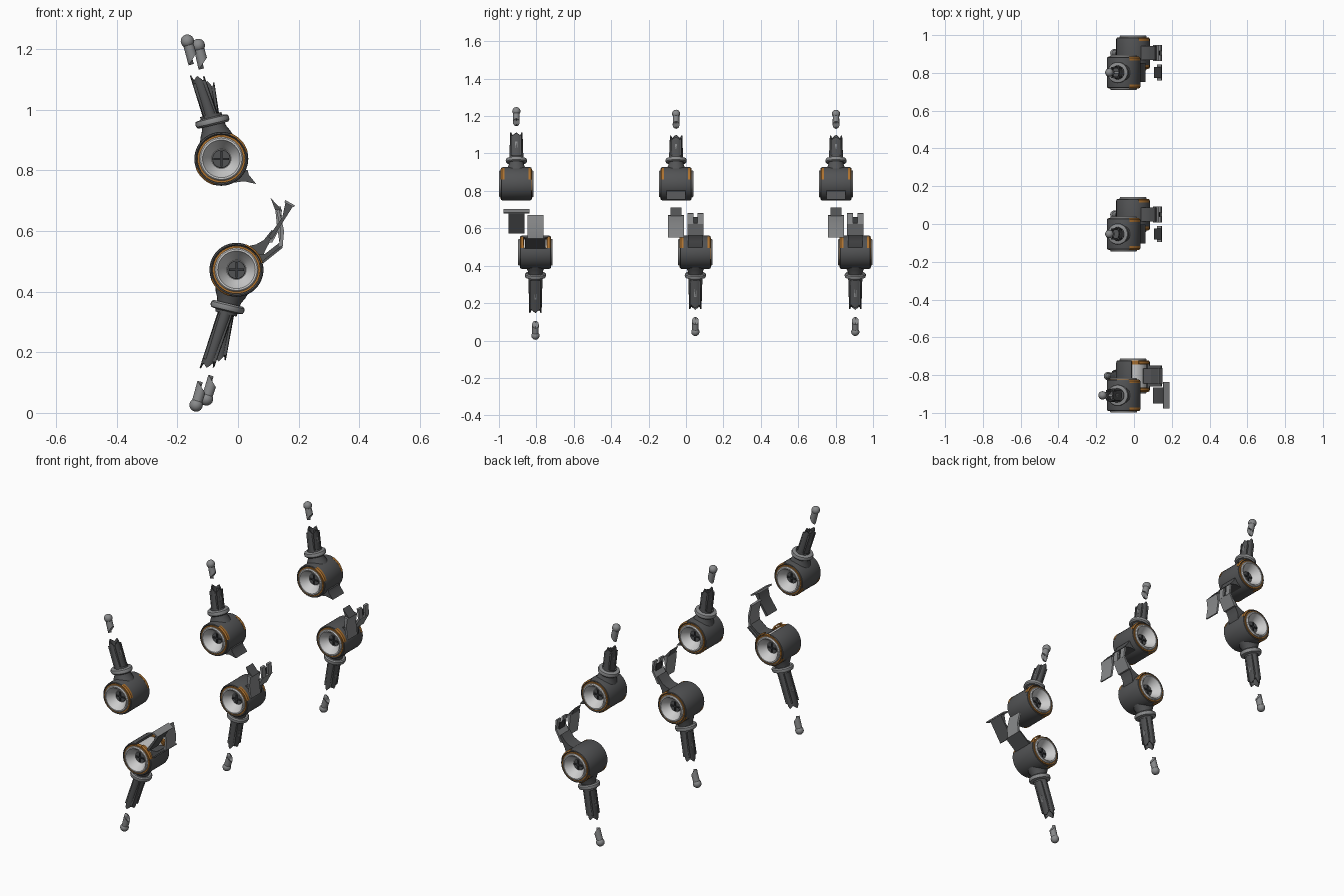
import bpy, bmesh
from math import cos, sin, pi, radians
from mathutils import Matrix, Vector

if "Cube" in bpy.data.objects:
    bpy.data.objects.remove(bpy.data.objects["Cube"])


def material(name, c):
    m = bpy.data.materials.new(name)
    m.diffuse_color = (*c, 1)
    m.use_nodes = True
    m.node_tree.nodes["Principled BSDF"].inputs["Base Color"].default_value = m.diffuse_color
    return m


DARK = material("dark_metal", (0.085, 0.087, 0.09))
BLACK = material("hub_metal", (0.04, 0.042, 0.045))
MID = material("mid_metal", (0.25, 0.255, 0.26))
SILVER = material("silver", (0.6, 0.6, 0.6))
ORANGE = material("copper", (0.42, 0.17, 0.03))


def finish(name, bm, mat, M=Matrix(), angle=35):
    bmesh.ops.remove_doubles(bm, verts=bm.verts, dist=1e-5)
    bmesh.ops.recalc_face_normals(bm, faces=bm.faces)
    bm.transform(M)
    me = bpy.data.meshes.new(name)
    bm.to_mesh(me)
    bm.free()
    ob = bpy.data.objects.new(name, me)
    bpy.context.collection.objects.link(ob)
    me.materials.append(mat)
    bpy.context.view_layer.objects.active = ob
    ob.select_set(True)
    bpy.ops.object.shade_smooth_by_angle(angle=radians(angle))
    ob.select_set(False)
    return ob


def lathe(name, prof, M, mat, seg=40, a0=0, a1=360, closed=False, squash=1, offset=None):
    """Revolve (radius, height) points about local z; partial arcs get capped."""
    bm = bmesh.new()
    full = a1 - a0 >= 360
    n = seg if full else seg + 1
    rings = []
    for i in range(n):
        a = radians(a0 + (a1 - a0) * i / seg)
        ring = []
        for k, (r, z) in enumerate(prof):
            dz = offset(k, a) if offset else 0
            ring.append(bm.verts.new((r * cos(a) * squash, r * sin(a), z + dz)))
        rings.append(ring)
    m = len(prof)
    for i in range(seg):
        A, B = rings[i], rings[(i + 1) % n]
        for k in range(m if closed else m - 1):
            l = (k + 1) % m
            bm.faces.new((A[k], A[l], B[l], B[k]))
    if not full:
        bm.faces.new(rings[0])
        bm.faces.new(rings[-1])
    return finish(name, bm, mat, M)


def prism(name, pts, yc, width, mat):
    """Extrude an (x, z) outline across y."""
    bm = bmesh.new()
    lo = [bm.verts.new((x, yc - width / 2, z)) for x, z in pts]
    hi = [bm.verts.new((x, yc + width / 2, z)) for x, z in pts]
    bm.faces.new(lo)
    bm.faces.new(hi)
    for i in range(len(pts)):
        j = (i + 1) % len(pts)
        bm.faces.new((lo[i], lo[j], hi[j], hi[i]))
    return finish(name, bm, mat, angle=30)


def box(name, size, M, mat):
    bm = bmesh.new()
    bmesh.ops.create_cube(bm, size=1)
    bm.transform(Matrix.Diagonal((*size, 1)))
    return finish(name, bm, mat, M)


def along(p, q):
    z = (q - p).normalized()
    y = Vector((0, 1, 0))
    x = y.cross(z)
    M = Matrix((x, y, z)).transposed().to_4x4()
    M.translation = p
    return M


def drum(c, gap):
    M = Matrix.Translation(c) @ Matrix.Rotation(pi / 2, 4, 'X')
    # outer housing, with an open sector on the exposed unit
    a0, a1 = (95, 375) if gap else (0, 360)
    lathe("drum_housing", [(.078, -.076), (.083, -.082), (.087, -.08), (.089, -.073), (.089, .073),
                           (.087, .08), (.083, .082), (.078, .076)], M, DARK, a0=a0, a1=a1, closed=True)
    for s in (-1, 1):
        lathe("copper_ring", [(.07, s * .06), (.079, s * .06), (.079, s * .083), (.07, s * .083)],
              M, ORANGE, closed=True)
        for b in (15, 200):
            lathe("copper_insert", [(.082, s * .064), (.0897, s * .064), (.0897, s * .077), (.084, s * .0835)],
                  M, ORANGE, seg=10, a0=b, a1=b + 55, closed=True)
        # hub with a cross in the bottom of the dish
        lathe("hub_disc", [(0, s * .052), (.029, s * .052), (.032, s * .042)], M, DARK, seg=24)
        for sz in ((.05, .007, .008), (.007, .05, .008)):
            box("hub_cross", sz, M @ Matrix.Translation((0, 0, s * .054)), BLACK)
    half = [(0, .045), (.032, .047), (.044, .066), (.058, .084), (.062, .092), (.068, .092), (.072, .087)]
    prof = [(r, -z) for r, z in half] + half[::-1]
    lathe("silver_dish_core", prof, M, SILVER)


def arm(c, end, ball, s):
    # neck and collar leave the drum, then a split tapered arm and a loose ball tip
    col = c + Vector((-.03, 0, s * .125))
    M = along(c, col)
    lathe("arm_neck", [(.062, .05), (.05, .085), (.04, .105), (.036, .15)], M, DARK, seg=24)
    lathe("arm_collar", [(.036, .116), (.05, .114), (.056, .12), (.057, .128), (.054, .137), (.036, .141)],
          M, MID, seg=28, closed=True)
    base = col + (end - col) * .05
    A = along(base, end)
    L = (end - base).length

    def jag(k, a):
        return 0.009 * cos(4 * a) - s * .008 * cos(a) if k in (1, 2) else 0
    lathe("tapered_arm", [(.038, 0), (.033, L), (.026, L), (.028, L * .5), (0, L * .5)], A, DARK,
          seg=16, squash=.68, offset=jag)
    box("arm_slot", (.0475, .012, .042), A @ Matrix.Translation((0, 0, L * .5)), MID)
    for y in (-.024, .024):
        box("arm_rib", (.044, .008, L * .9), A @ Matrix.Translation((0, y, L * .46)), DARK)

    bm = bmesh.new()
    bmesh.ops.create_uvsphere(bm, u_segments=20, v_segments=12, radius=.022)
    finish("tip_ball", bm, MID, Matrix.Translation(ball))

    def slant(k, a):
        return s * .016 * cos(a) if k > 0 else 0
    lathe("tip_rod", [(.017, .005), (.018, .062), (0, .062)], along(ball, end), MID, seg=16, offset=slant)


UP, LOW = (-.055, .838), (-.005, .472)
# (y, drum centre, arm end, ball, z sign)
units = [(-.907, UP, (-.132, 1.103), (-.167, 1.226), 1), (-.805, LOW, (-.1, .157), (-.138, .026), -1)]
for dy in (0, .855):
    units.append((-.053 + dy, UP, (-.1, 1.086), (-.131, 1.212), 1))
    units.append((.05 + dy, LOW, (-.062, .178), (-.104, .046), -1))

for i, (y, c, e, b, s) in enumerate(units):
    P = lambda q: Vector((q[0], y, q[1]))
    drum(P(c), gap=(i == 1))
    arm(P(c), P(e), P(b), s)
    if i == 0:
        # front upper: slanted loose blade with a wide flange
        prism("front_blade", [(.158, .7), (.183, .684), (.155, .64), (.112, .572), (.1, .58), (.146, .645)],
              y, .085, DARK)
        prism("front_blade_flange", [(.156, .702), (.188, .684), (.184, .679), (.153, .694)], y, .14, MID)
    elif i == 1:
        # front lower: thin horn bending up into a blade
        prism("horn_foot", [(.03, .5), (.05, .522), (.09, .525), (.135, .56), (.147, .546), (.083, .495), (.06, .48)],
              y, .08, DARK)
        prism("horn_flange", [(.083, .493), (.148, .545), (.143, .551), (.079, .5)], y, .11, DARK)
        prism("horn_blade", [(.147, .546), (.152, .6), (.136, .672), (.127, .667), (.141, .6), (.135, .55)],
              y, .085, MID)
    elif s > 0:
        # upper tail foot and the loose plate beneath it
        prism("tail_foot", [(.0, .81), (.032, .8), (.036, .785), (.06, .755), (.02, .764), (-.03, .757), (-.05, .775)],
              y, .1, DARK)
        prism("loose_plate", [(.123, .672), (.145, .668), (.138, .62), (.148, .55), (.138, .552), (.128, .62)],
              y, .085, MID)
        prism("loose_plate_top", [(.107, .71), (.146, .667), (.123, .668)], y, .06, DARK)
    else:
        # lower curved horn carrying a slotted plate
        prism("curved_horn", [(-.01, .55), (.03, .549), (.06, .556), (.085, .57), (.112, .604), (.12, .592),
                              (.1, .555), (.087, .53), (.083, .5), (.06, .47), (.0, .48)], y, .076, DARK)
        prism("slotted_plate", [(.1, .562), (.113, .562), (.147, .625), (.139, .63)], y, .086, MID)
        for d in (-.027, .027):
            prism("slotted_plate_fork", [(.139, .625), (.147, .622), (.142, .68), (.13, .682)], y + d, .032, MID)
        prism("plate_backing", [(.134, .62), (.138, .62), (.133, .66), (.129, .66)], y, .05, BLACK)
